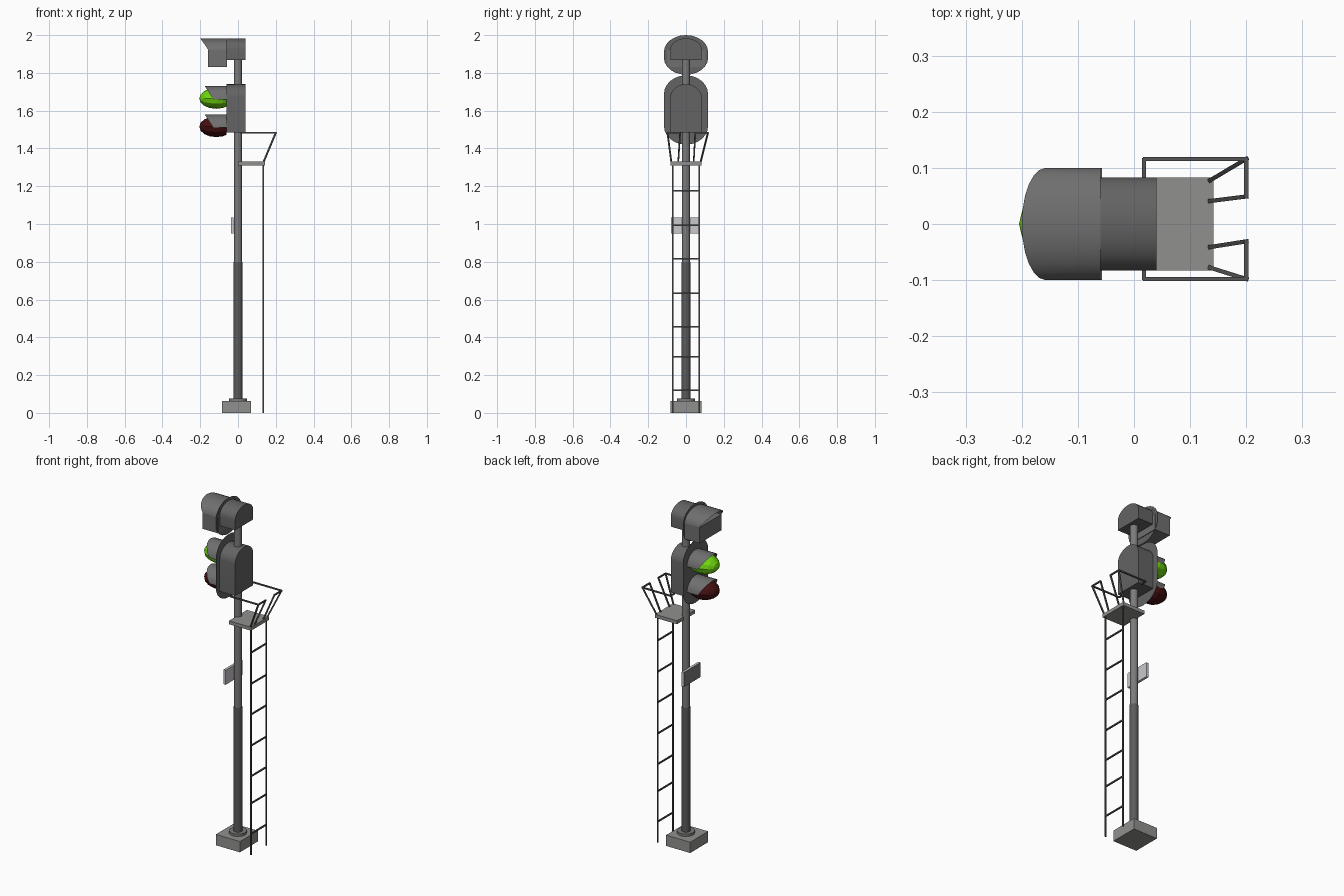
import bpy, bmesh, math
from mathutils import Vector, Matrix

cube = bpy.data.objects.get("Cube")
if cube:
    bpy.data.objects.remove(cube, do_unlink=True)


def material(name, r, g, b):
    m = bpy.data.materials.new(name)
    m.use_nodes = True
    m.diffuse_color = (r, g, b, 1)
    m.node_tree.nodes["Principled BSDF"].inputs["Base Color"].default_value = (r, g, b, 1)
    return m


CONCRETE = material("concrete grey", .28, .28, .27)
DARK = material("dark pole grey", .105, .105, .105)
STEEL = material("steel grey", .2, .2, .2)
HOUSING = material("housing grey", .125, .125, .125)
HOOD = material("hood grey", .16, .16, .16)
RAIL = material("rail grey", .09, .09, .09)
GREEN = material("green lens", .16, .68, .005)
RED = material("dark red lens", .06, .005, .005)
PALE = material("pale sign grey", .6, .58, .62)


def finish(name, bm, mats, smooth=None):
    bmesh.ops.recalc_face_normals(bm, faces=bm.faces)
    me = bpy.data.meshes.new(name)
    bm.to_mesh(me)
    bm.free()
    ob = bpy.data.objects.new(name, me)
    bpy.context.collection.objects.link(ob)
    for m in mats:
        me.materials.append(m)
    if smooth:
        bpy.ops.object.select_all(action='DESELECT')
        ob.select_set(True)
        bpy.context.view_layer.objects.active = ob
        bpy.ops.object.shade_smooth_by_angle(angle=math.radians(smooth))
    return ob


def box(name, x0, x1, y0, y1, z0, z1, mat):
    bm = bmesh.new()
    bmesh.ops.create_cube(bm, size=1)
    bmesh.ops.scale(bm, vec=(x1 - x0, y1 - y0, z1 - z0), verts=bm.verts)
    bmesh.ops.translate(bm, vec=((x0 + x1) / 2, (y0 + y1) / 2, (z0 + z1) / 2), verts=bm.verts)
    return finish(name, bm, [mat])


def cylinder(name, r, z0, z1, mat):
    bm = bmesh.new()
    bmesh.ops.create_cone(bm, cap_ends=True, segments=16, radius1=r, radius2=r, depth=z1 - z0)
    bmesh.ops.translate(bm, vec=(0, 0, (z0 + z1) / 2), verts=bm.verts)
    return finish(name, bm, [mat], 40)


def bars(name, pairs, w, mat):
    """Square bars between pairs of points, as one object."""
    bm = bmesh.new()
    for a, b in pairs:
        a, b = Vector(a), Vector(b)
        turn = (b - a).to_track_quat('Z', 'Y').to_matrix().to_4x4()
        size = Matrix.Diagonal((w, w, (b - a).length + w * .5, 1))
        bmesh.ops.create_cube(bm, size=1, matrix=Matrix.Translation((a + b) / 2) @ turn @ size)
    return finish(name, bm, [mat])


def arc(half_width, z_spring, height, steps=12):
    """Arch from +y to -y; a negative height hangs downwards."""
    return [(half_width * math.cos(math.pi * i / steps),
             z_spring + height * math.sin(math.pi * i / steps)) for i in range(steps + 1)]


def housing(name, z0, z_spring, z1):
    prof = arc(.083, z_spring, z1 - z_spring) + [(-.083, z0), (.083, z0)]
    bm = bmesh.new()
    f = bm.faces.new([bm.verts.new((-.06, y, z)) for y, z in prof])
    ext = bmesh.ops.extrude_face_region(bm, geom=[f], use_keep_orig=True)
    moved = [v for v in ext["geom"] if isinstance(v, bmesh.types.BMVert)]
    bmesh.ops.translate(bm, vec=(.1, 0, 0), verts=moved)
    return finish(name, bm, [HOUSING], 25)


def backplate(name, z0, z1, rise):
    top = arc(.117, z1 - rise, rise)
    bottom = arc(.117, z0 + rise, -rise)[::-1]
    bm = bmesh.new()
    f = bm.faces.new([bm.verts.new((-.061, y, z)) for y, z in top + bottom])
    return finish(name, bm, [HOUSING])


def hood(name, half_width, z0, z1, x_low, x_top):
    """Thin arched sheet whose front edge slopes forward to the crown."""
    bm = bmesh.new()
    rows = []
    for y, z in arc(half_width, z0, z1 - z0):
        front = x_low + (x_top - x_low) * (z - z0) / (z1 - z0)
        rows.append((bm.verts.new((front, y, z)), bm.verts.new((-.06, y, z))))
    for a, b in zip(rows, rows[1:]):
        bm.faces.new((a[0], a[1], b[1], b[0]))
    return finish(name, bm, [HOOD], 25)


def lens(name, z, mat):
    bm = bmesh.new()
    bmesh.ops.create_uvsphere(bm, u_segments=12, v_segments=8, radius=1)
    bmesh.ops.rotate(bm, matrix=Matrix.Rotation(math.pi / 2, 3, 'Y'), verts=bm.verts)
    bmesh.ops.scale(bm, vec=(.09, .074, .055), verts=bm.verts)
    bmesh.ops.translate(bm, vec=(-.115, 0, z), verts=bm.verts)
    # trim the part behind the backplate
    bmesh.ops.bisect_plane(bm, geom=bm.verts[:] + bm.edges[:] + bm.faces[:],
                           plane_co=(-.062, 0, 0), plane_no=(1, 0, 0), clear_outer=True)
    return finish(name, bm, [mat])


# Footing and pole
box("footing", -.085, .07, -.083, .083, 0, .063, CONCRETE)
cylinder("pole_flange", .047, .063, .077, STEEL)
cylinder("lower_pole", .0235, .063, .8, DARK)
cylinder("upper_pole", .0215, .8, 1.9, STEEL)

# Sign plate, pale behind and grey in front
sign = box("sign_plate", -.037, -.023, -.08, .072, .95, 1.035, PALE)
sign.data.materials.append(STEEL)
for f in sign.data.polygons:
    if f.normal.x < -.5:
        f.material_index = 1

# Main signal head with two lamps
housing("main_housing", 1.485, 1.67, 1.74)
backplate("main_backplate", 1.42, 1.787, .1)
for label, z, mat in (("green", 1.665, GREEN), ("red", 1.515, RED)):
    lens(label + "_lens", z, mat)
    hood(label + "_hood", .078, z - .005, z + .066, -.13, -.177)

# Upper indicator head
housing("indicator_housing", 1.868, 1.925, 1.983)
backplate("indicator_backplate", 1.79, 2.0, .09)
hood("indicator_hood", .1, 1.922, 1.983, -.157, -.2)
box("indicator_box", -.158, -.057, -.1, .1, 1.83, 1.922, HOOD)

# Platform and ladder
box("platform", 0, .142, -.083, .083, 1.31, 1.33, CONCRETE)
X = .133
ladder = [((X, s * .07, 0), (X, s * .07, 1.31)) for s in (-1, 1)]
ladder += [((X, -.07, z), (X, .07, z)) for z in (.12, .297, .455, .633, .815, .993, 1.175)]
bars("ladder", ladder, .0075, RAIL)

# Guard rails on both sides, flaring outwards
T = 1.483
for side, s in (("left", 1), ("right", -1)):
    inner, outer = (.2, s * .04 + .009, T), (.2, s * .107 + .009, T)
    rear, end = (.018, s * .107 + .009, T), (.018, s * .083, T)
    bars(side + "_guard_rail", [
        ((X + .003, s * .041, 1.33), inner), ((X + .003, s * .078, 1.33), outer),
        (inner, outer), (outer, rear), (rear, end)], .0075, RAIL)
